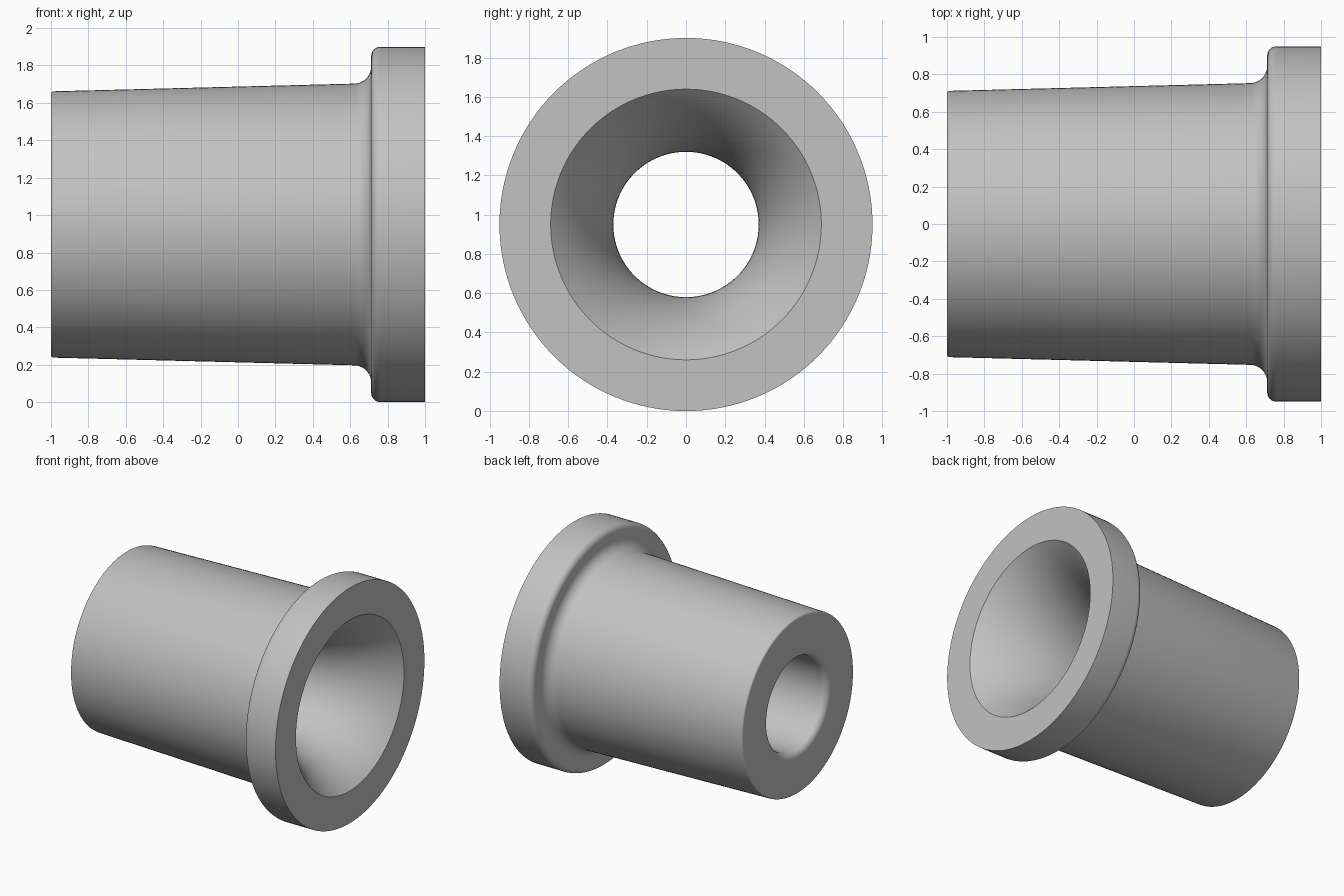
import bpy
import bmesh
from math import sin, cos, pi, radians
from mathutils import Vector

default = bpy.data.objects.get("Cube")
if default:
    bpy.data.objects.remove(default, do_unlink=True)

SEGMENTS = 128
AXIS_HEIGHT = 0.95


def arc(cx, cr, radius, start, end, steps):
    """Points (x, r) along an arc, with angles in degrees."""
    points = []
    for i in range(steps + 1):
        a = radians(start + (end - start) * i / steps)
        points.append((cx + radius * cos(a), cr + radius * sin(a)))
    return points


# Half section of the bushing as (x along axis, radius)
THROAT = 0.37
profile = []
# Rounded outlet lip, end face and slightly broken outer edge
profile += arc(-0.945, THROAT + 0.055, 0.055, 270, 180, 8)
profile += arc(-0.985, 0.697, 0.015, 180, 92, 4)
# Tapered barrel running into the fillet under the flange
profile += arc(0.62, 0.845, 0.092, 271, 360, 10)
# Flange with a rounded back edge and a flat front face
profile += arc(0.762, 0.9, 0.05, 180, 90, 8)
profile += [(1.0, 0.95)]
# Flared mouth curving smoothly into the straight bore
FLARE = 1.09
flare_x = 1.0 - FLARE * sin(radians(45))
profile += arc(flare_x, THROAT + FLARE, FLARE, 315, 270, 20)

# Revolve the closed section around the x axis
bm = bmesh.new()
verts = [bm.verts.new((x, 0, r)) for x, r in profile]
edges = [bm.edges.new((verts[i], verts[(i + 1) % len(verts)]))
         for i in range(len(verts))]
bmesh.ops.spin(bm, geom=verts + edges, cent=(0, 0, 0), axis=(1, 0, 0),
               angle=2 * pi, steps=SEGMENTS)
bmesh.ops.remove_doubles(bm, verts=bm.verts, dist=0.0001)
bmesh.ops.recalc_face_normals(bm, faces=bm.faces)
bmesh.ops.translate(bm, vec=Vector((0, 0, AXIS_HEIGHT)), verts=bm.verts)
mesh = bpy.data.meshes.new("flanged_nozzle")
bm.to_mesh(mesh)
bm.free()

nozzle = bpy.data.objects.new("flanged_nozzle", mesh)
bpy.context.collection.objects.link(nozzle)

# Plain grey material
grey = bpy.data.materials.new("light_grey")
grey.use_nodes = True
colour = (0.54, 0.54, 0.54, 1)
grey.diffuse_color = colour
grey.node_tree.nodes["Principled BSDF"].inputs["Base Color"].default_value = colour
mesh.materials.append(grey)

# Smooth shading with crisp mouth and rim edges
bpy.ops.object.select_all(action='DESELECT')
nozzle.select_set(True)
bpy.context.view_layer.objects.active = nozzle
bpy.ops.object.shade_smooth_by_angle(angle=radians(30))
